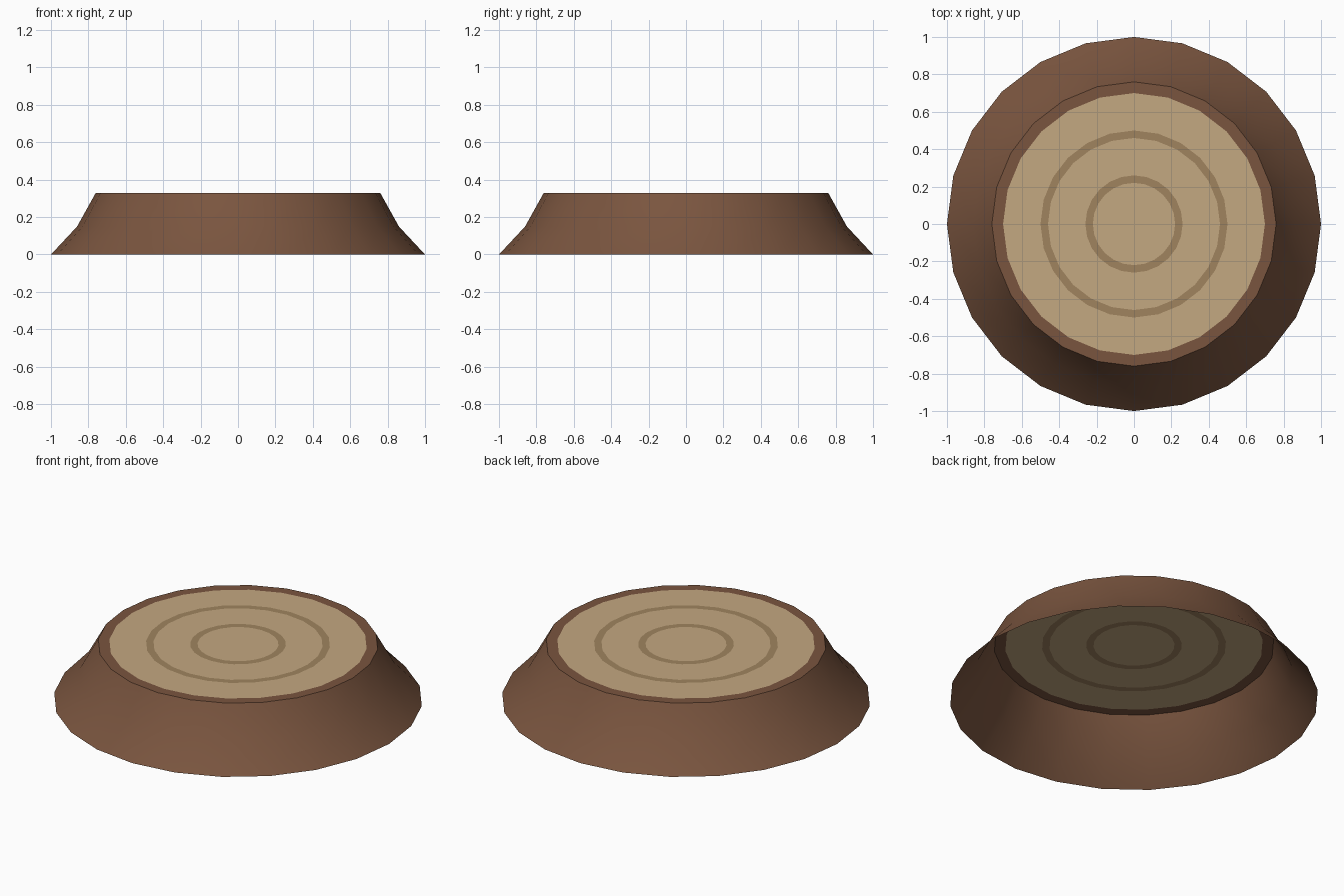
import bpy
import bmesh
from math import cos, sin, tau, radians

cube = bpy.data.objects.get("Cube")
if cube:
    bpy.data.objects.remove(cube, do_unlink=True)

SIDES = 24
TOP = 0.33


def to_linear(c):
    c /= 255
    return c / 12.92 if c <= 0.04045 else ((c + 0.055) / 1.055) ** 2.4


def make_material(name, rgb):
    color = [to_linear(c) for c in rgb] + [1]
    mat = bpy.data.materials.new(name)
    mat.use_nodes = True
    mat.diffuse_color = color
    bsdf = mat.node_tree.nodes["Principled BSDF"]
    bsdf.inputs["Base Color"].default_value = color
    bsdf.inputs["Roughness"].default_value = 0.9
    return mat


bark = make_material("bark brown", (122, 85, 63))
wood = make_material("cut wood tan", (196, 168, 129))
grain = make_material("growth ring brown", (160, 132, 95))


def turned_surface(name, profile, materials, cap=False):
    """Rings joined from outside in; one material index per band, last one for the cap."""
    bm = bmesh.new()
    rings = [[bm.verts.new((r * cos(tau * i / SIDES), r * sin(tau * i / SIDES), z))
              for i in range(SIDES)] for r, z, _ in profile]
    for outer, inner, (_, _, index) in zip(rings, rings[1:], profile):
        for i in range(SIDES):
            j = (i + 1) % SIDES
            face = bm.faces.new((outer[i], outer[j], inner[j], inner[i]))
            face.material_index = index
    if cap:
        bm.faces.new(rings[-1]).material_index = profile[-1][2]
    mesh = bpy.data.meshes.new(name)
    bm.to_mesh(mesh)
    bm.free()
    for mat in materials:
        mesh.materials.append(mat)
    obj = bpy.data.objects.new(name, mesh)
    bpy.context.collection.objects.link(obj)
    bpy.ops.object.select_all(action="DESELECT")
    obj.select_set(True)
    bpy.context.view_layer.objects.active = obj
    bpy.ops.object.shade_smooth_by_angle(angle=radians(30))
    return obj


# Flared bark wall, open underneath, with a flat lip on top
turned_surface("stump_bark",
               [(1, 0, 0), (0.86, 0.15, 0), (0.76, TOP, 0), (0.7, TOP, 0)],
               [bark])

# Cut face with two growth rings
turned_surface("stump_cut_face",
               [(0.7, TOP, 0), (0.5, TOP, 1), (0.46, TOP, 0),
                (0.26, TOP, 1), (0.22, TOP, 0)],
               [wood, grain], cap=True)
